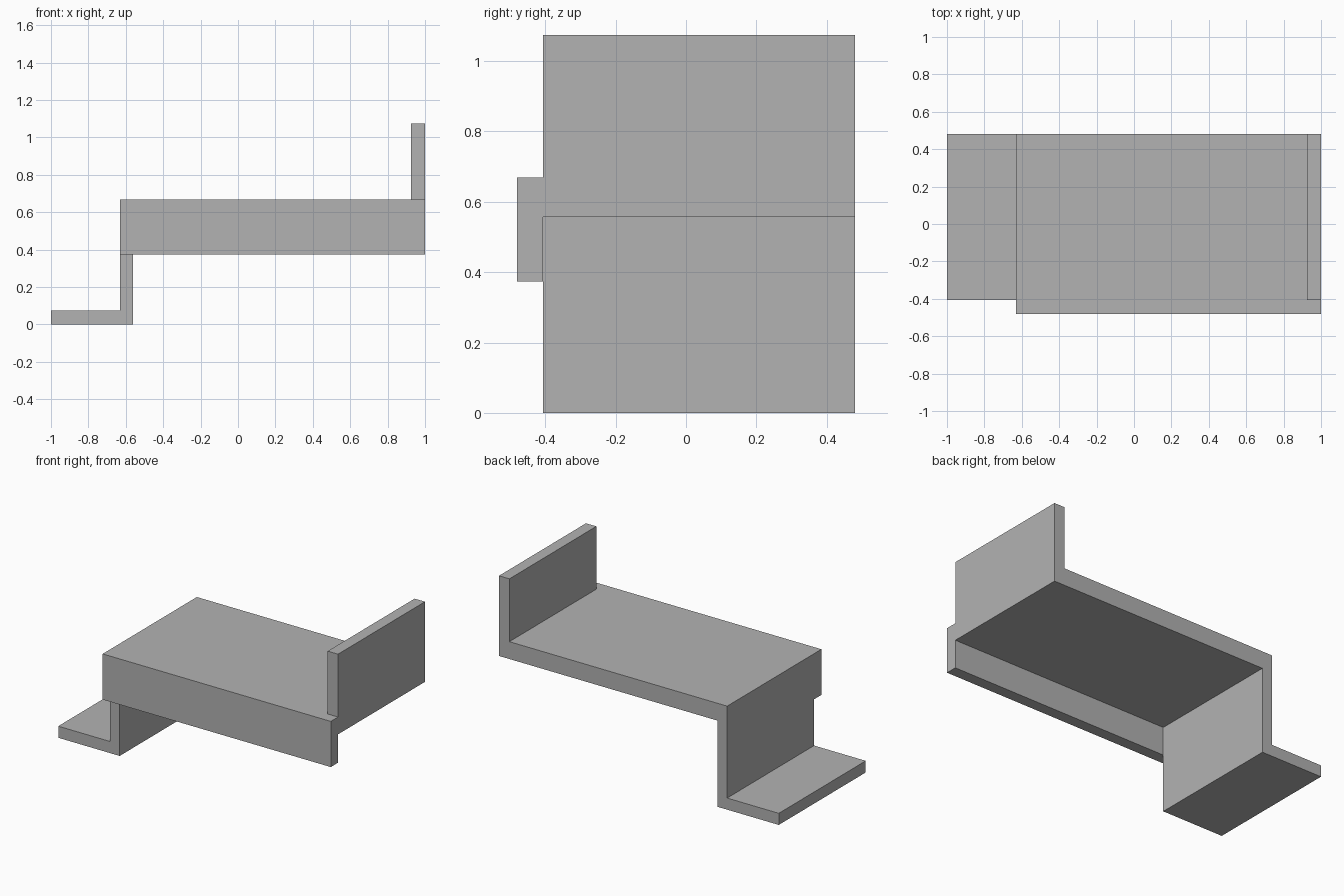
import bpy
import bmesh

cube = bpy.data.objects.get("Cube")
if cube:
    bpy.data.objects.remove(cube, do_unlink=True)

COLOUR = (0.448, 0.448, 0.448, 1.0)
grey = bpy.data.materials.new("plain_grey")
grey.use_nodes = True
grey.diffuse_color = COLOUR
grey.node_tree.nodes["Principled BSDF"].inputs["Base Color"].default_value = COLOUR


def extrude_profile(name, outline, front, back):
    """Extrude an (x, z) outline along y from front to back."""
    bm = bmesh.new()
    face = bm.faces.new([bm.verts.new((x, front, z)) for x, z in outline])
    result = bmesh.ops.extrude_face_region(bm, geom=[face])
    verts = [v for v in result["geom"] if isinstance(v, bmesh.types.BMVert)]
    bmesh.ops.translate(bm, vec=(0, back - front, 0), verts=verts)
    bmesh.ops.recalc_face_normals(bm, faces=bm.faces)
    mesh = bpy.data.meshes.new(name)
    bm.to_mesh(mesh)
    bm.free()
    mesh.materials.append(grey)
    obj = bpy.data.objects.new(name, mesh)
    bpy.context.collection.objects.link(obj)
    return obj


# Key levels shared by the parts
FRONT, LIP_BACK, BACK = -0.481, -0.407, 0.481
LEG_OUTER, LEG_INNER = -0.631, -0.561
SHELF_TOP, SHELF_BOTTOM = 0.669, 0.557
FOOT_TOP = 0.075

# Stepped body: foot plate, leg, shelf and end panel in one folded profile
extrude_profile("stepped_body", [
    (-1, 0), (LEG_INNER, 0), (LEG_INNER, SHELF_BOTTOM), (1, SHELF_BOTTOM),
    (1, 1.075), (0.926, 1.075), (0.926, SHELF_TOP), (LEG_OUTER, SHELF_TOP),
    (LEG_OUTER, FOOT_TOP), (-1, FOOT_TOP),
], LIP_BACK, BACK)

# Front apron along the shelf edge
extrude_profile("front_apron", [
    (LEG_OUTER, 0.374), (1, 0.374), (1, SHELF_TOP), (LEG_OUTER, SHELF_TOP),
], FRONT, LIP_BACK)
